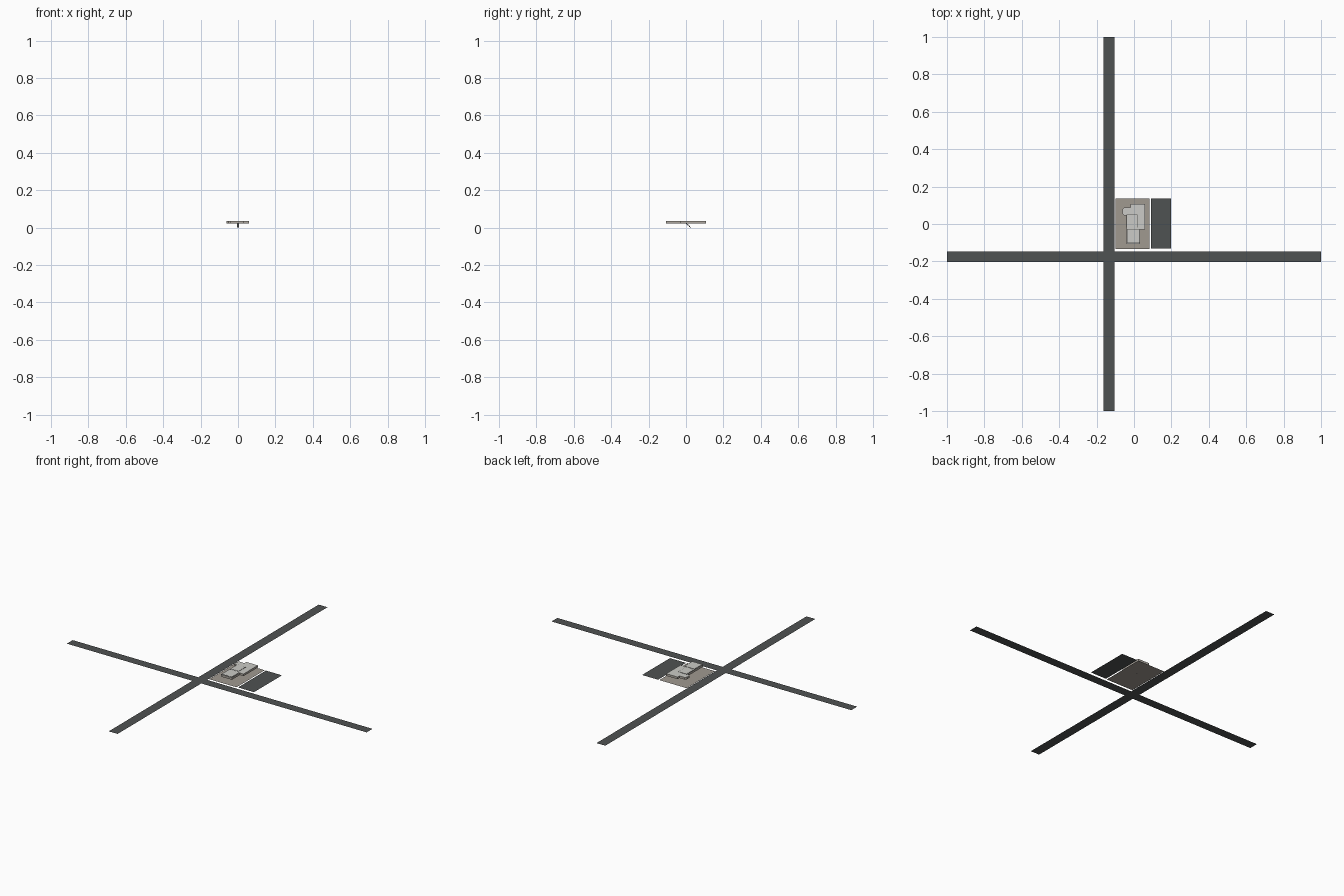
import bpy, bmesh
from mathutils import Matrix

cube = bpy.data.objects.get("Cube")
if cube:
    bpy.data.objects.remove(cube, do_unlink=True)


def material(name, rgb):
    m = bpy.data.materials.new(name)
    m.use_nodes = True
    m.diffuse_color = (*rgb, 1)
    node = m.node_tree.nodes["Principled BSDF"]
    node.inputs["Base Color"].default_value = (*rgb, 1)
    node.inputs["Roughness"].default_value = 0.9
    return m


asphalt = material("asphalt", (0.078, 0.084, 0.084))
paving = material("paving", (0.35, 0.32, 0.28))
roof_grey = material("roof grey", (0.6, 0.6, 0.57))
wall_grey = material("wall grey", (0.42, 0.39, 0.35))
trim = material("dark trim", (0.1, 0.1, 0.095))


def finish(name, bm, mats):
    mesh = bpy.data.meshes.new(name)
    bm.to_mesh(mesh)
    bm.free()
    for m in mats:
        mesh.materials.append(m)
    obj = bpy.data.objects.new(name, mesh)
    bpy.context.collection.objects.link(obj)
    return obj


def prism(name, outline, z0, z1, mats):
    """Extrude an outline; upward faces take the last material."""
    bm = bmesh.new()
    base = bm.faces.new([bm.verts.new((x, y, z0)) for x, y in outline])
    if z1 > z0:
        out = bmesh.ops.extrude_face_region(bm, geom=[base], use_keep_orig=True)
        verts = [v for v in out["geom"] if isinstance(v, bmesh.types.BMVert)]
        bmesh.ops.translate(bm, verts=verts, vec=(0, 0, z1 - z0))
        bmesh.ops.recalc_face_normals(bm, faces=bm.faces)
    for f in bm.faces:
        if f.normal.z > 0.5:
            f.material_index = len(mats) - 1
    return finish(name, bm, mats)


def rect(x0, x1, y0, y1):
    return [(x0, y0), (x1, y0), (x1, y1), (x0, y1)]


# Ground sheets
grounds = {
    "cross_road": (rect(-1, 1, -0.203, -0.147), asphalt),
    "long_road_back": (rect(-0.162, -0.103, -0.147, 1), asphalt),
    "long_road_front": (rect(-0.162, -0.103, -1, -0.203), asphalt),
    "building_lot": (rect(-0.1, 0.083, -0.133, 0.136), paving),
    "parking_lot": (rect(0.091, 0.198, -0.13, 0.136), asphalt),
}
for name, (outline, mat) in grounds.items():
    prism(name, outline, 0, 0, [mat])

# Raised storey with stepped plan and a bay on its right side
plan = [(-0.04, -0.106), (0.033, -0.106), (0.033, -0.03), (0.058, -0.03),
        (0.058, 0.106), (-0.018, 0.106), (-0.018, 0.088), (-0.052, 0.088),
        (-0.061, 0.078), (-0.061, 0.055), (-0.052, 0.045), (-0.04, 0.045)]
prism("upper_storey", plan, 0.021, 0.034, [wall_grey, roof_grey])

# Roof panels, each on a slightly wider dark trim
panels = {"roof_panel_middle": (-0.037, 0.016, -0.018, 0.048),
          "roof_panel_front": (-0.036, 0.029, -0.1, -0.03)}
for name, (x0, x1, y0, y1) in panels.items():
    e = 0.002
    prism(name + "_trim", rect(x0 - e, x1 + e, y0 - e, y1 + e), 0.034, 0.0347, [trim])
    prism(name, rect(x0, x1, y0, y1), 0.0347, 0.0355, [wall_grey, roof_grey])

# Sloping stair from the lot up to the raised storey
bm = bmesh.new()
steps = 6
for i in range(steps):
    t = (i + 0.5) / steps
    place = Matrix.Translation((0, 0.026 - 0.026 * t, 0.0225 * t))
    size = Matrix.Diagonal((0.01, 0.006, 0.0225 / steps, 1))
    bmesh.ops.create_cube(bm, size=1, matrix=place @ size)
finish("stair", bm, [trim])
